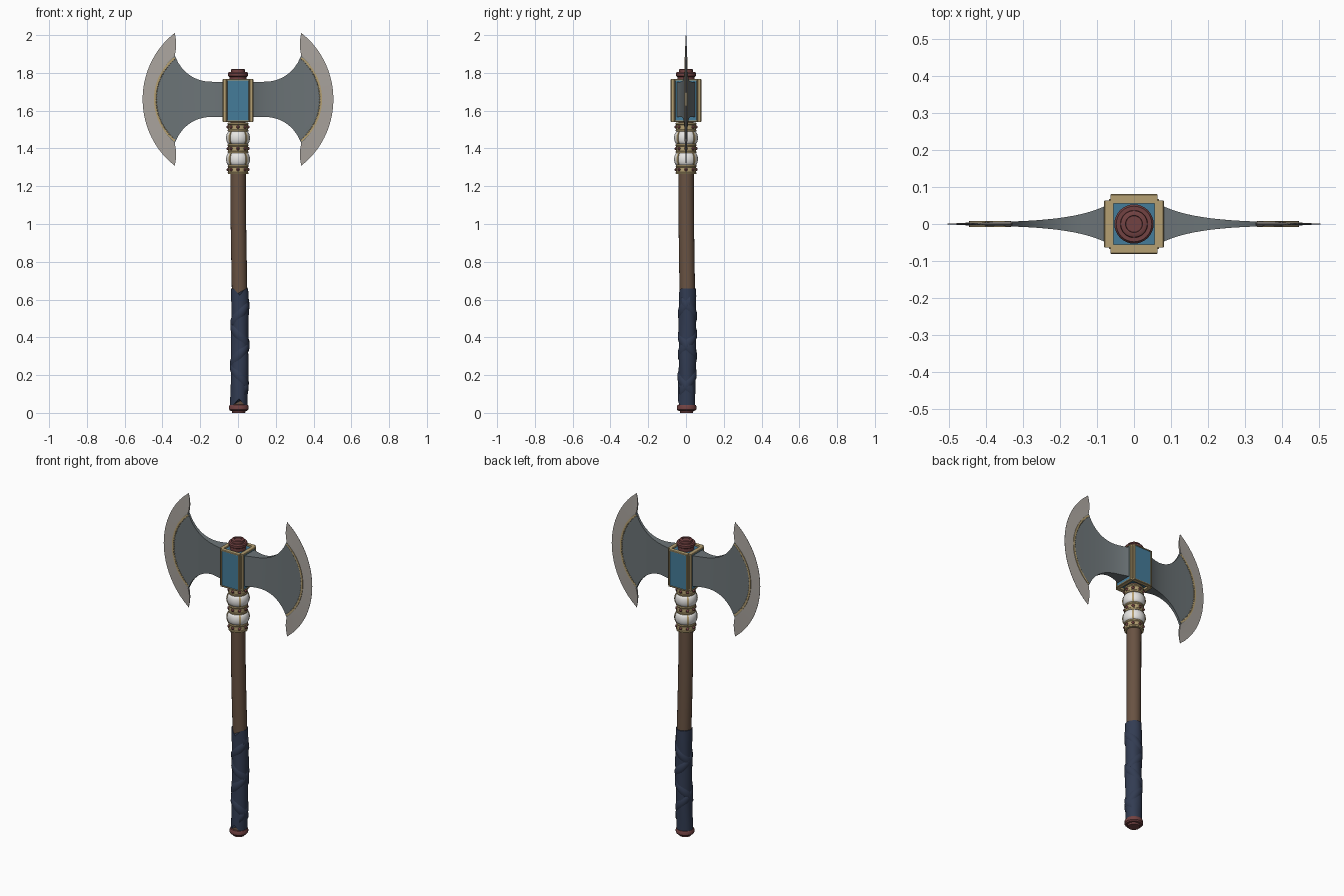
import bpy, bmesh
from math import sin, cos, pi, sqrt, exp
from mathutils import Matrix, Vector

cube = bpy.data.objects.get("Cube")
if cube:
    bpy.data.objects.remove(cube)


def material(name, r, g, b):
    m = bpy.data.materials.new(name)
    m.use_nodes = True
    m.diffuse_color = (r, g, b, 1)
    m.node_tree.nodes["Principled BSDF"].inputs["Base Color"].default_value = (r, g, b, 1)
    return m


STEEL = material("dark steel", .15, .175, .185)
EDGE = material("pale edge steel", .40, .37, .34)
GOLD = material("dull gold", .46, .35, .17)
BLUE = material("blue enamel", .06, .20, .32)
WHITE = material("ivory white", .80, .79, .77)
WOOD = material("brown wood", .14, .085, .055)
WRAP = material("navy leather", .032, .045, .085)
RED = material("dark red metal", .17, .055, .055)

MID = 1.66        # height of the head's centre line


def finish(name, bm, mats, smooth=True):
    bmesh.ops.recalc_face_normals(bm, faces=bm.faces[:])
    me = bpy.data.meshes.new(name)
    bm.to_mesh(me)
    bm.free()
    for m in mats:
        me.materials.append(m)
    ob = bpy.data.objects.new(name, me)
    bpy.context.collection.objects.link(ob)
    if smooth:
        bpy.ops.object.select_all(action='DESELECT')
        ob.select_set(True)
        bpy.context.view_layer.objects.active = ob
        bpy.ops.object.shade_smooth_by_angle(angle=pi / 5)
    return ob


def grid(name, nu, nv, point, mats, closed=True, caps=True, rule=None):
    """Surface from rows of points; closed joins each row into a ring."""
    bm = bmesh.new()
    rows = [[bm.verts.new(point(i, j)) for j in range(nv)] for i in range(nu)]
    for i in range(nu - 1):
        for j in range(nv if closed else nv - 1):
            k = (j + 1) % nv
            f = bm.faces.new((rows[i][j], rows[i][k], rows[i + 1][k], rows[i + 1][j]))
            f.material_index = rule(i, j) if rule else 0
    if closed and caps:
        for r in (rows[0], rows[-1]):
            f = bm.faces.new(r)
            f.material_index = rule(nu - 2, 0) if rule and r is rows[-1] else 0
    return finish(name, bm, mats)


def bend(z):
    """Sideways drift of the slightly crooked shaft."""
    k = exp(-((z - .45) / .45) ** 2)
    return Vector((.010 * k, .008 * k, 0))


def around(z, r, a):
    return bend(z) + Vector((r * sin(a), -r * cos(a), z))


def lathe(name, profile, mat, n=32):
    return grid(name, len(profile), n,
                lambda i, j: around(profile[i][1], profile[i][0], 2 * pi * j / n), [mat])


def beads(name, centres, r, mat, flat=1.0):
    bm = bmesh.new()
    for c in centres:
        bmesh.ops.create_uvsphere(bm, u_segments=8, v_segments=6, radius=r,
                                  matrix=Matrix.Translation(c) @ Matrix.Diagonal((1, flat, 1, 1)))
    return finish(name, bm, [mat])


# Shaft
lathe("shaft", [(.041, .03 + .04 * i) for i in range(39)], WOOD, 20)

# Leather grip, notched at the front of both ends
def grip_point(i, j, n=32, rows=17):
    a = 2 * pi * j / n
    notch = .035 * max(0, 1 - abs((a + pi) % (2 * pi) - pi) / .7)
    low, high = .04 + notch, .658 - notch
    z = low + (high - low) * i / (rows - 1)
    return around(z, .046 + .0015 * sin(3 * a + 17 * z), a)


grid("grip", 17, 32, grip_point, [WRAP])

# Crossing leather straps on the grip
STEPS = 60
for label, way, start in (("left", 1, .6), ("right", -1, 2.2)):
    def strap_point(i, j):
        t = i / (STEPS - 1)
        z = .09 + .47 * t + .014 * j
        r = .0445 if j in (0, 4) else .0505
        return around(z, r, start + way * 4.4 * pi * t)
    grid("grip_strap_" + label, STEPS, 5, strap_point, [WRAP], closed=False)

# Pommel and top cap
lathe("pommel", [(.034, 0), (.036, .01), (.046, .012), (.052, .019), (.052, .034),
                 (.048, .042), (.038, .045)], RED)
lathe("top_cap", [(.044, 1.755), (.044, 1.778), (.052, 1.783), (.053, 1.798), (.048, 1.805),
                  (.037, 1.805), (.036, 1.818), (.030, 1.821), (.023, 1.821),
                  (.022, 1.814), (.001, 1.814)], RED)

# Collar: three studded gold bands with ivory bulges between them
for n, z in enumerate((1.288, 1.399, 1.513)):
    lathe("collar_band_%d" % n, [(.046, z - .024), (.054, z - .024), (.055, z - .016),
                                 (.052, z - .012), (.052, z + .012), (.055, z + .016),
                                 (.054, z + .024), (.046, z + .024)], GOLD)
    beads("collar_studs_%d" % n,
          [around(z, .052, k * pi / 4) for k in range(8)], .009, RED)

for n, z in enumerate((1.343, 1.456)):
    def bulge(i, extra=0):
        t = i / 10 * 2 - 1
        return z + .036 * t, .044 + extra + .019 * sqrt(max(0, 1 - t * t))
    lathe("ivory_bulge_%d" % n, [bulge(i)[::-1] for i in range(11)], WHITE)
    for k in range(4):
        def rib_point(i, j):
            h, r = bulge(i, (-.004, .003, .003, -.004)[j])
            return around(h, r, pi / 4 + k * pi / 2 + (-.1, -.08, .08, .1)[j])
        grid("bulge_rib_%d_%d" % (n, k), 11, 4, rib_point, [GOLD])

# Head block: gold core with an enamel top and bottom
bm = bmesh.new()
bmesh.ops.create_cube(bm, size=1, matrix=Matrix.Translation((0, 0, 1.656))
                      @ Matrix.Diagonal((.134, .134, .206, 1)))
bm.normal_update()
for f in [f for f in bm.faces if abs(f.normal.z) > .5]:
    bmesh.ops.inset_region(bm, faces=[f], thickness=.008)
    f.material_index = 1
finish("head_block", bm, [GOLD, BLUE], smooth=False)

# Framed enamel panels on the four sides of the block
for n, side in enumerate(("front", "left", "back", "right")):
    bm = bmesh.new()
    bmesh.ops.create_cube(bm, size=1, matrix=Matrix.Translation((0, -.067, 1.654))
                          @ Matrix.Diagonal((.128, .022, .228, 1)))
    bm.normal_update()
    face = min(bm.faces, key=lambda f: f.calc_center_median().y)
    bmesh.ops.inset_region(bm, faces=[face], thickness=.004, depth=0)
    for v in face.verts:
        v.co.y -= .003
    bmesh.ops.inset_region(bm, faces=[face], thickness=.006, depth=0)
    bmesh.ops.inset_region(bm, faces=[face], thickness=.001, depth=-.004)
    face.material_index = 1
    bm.transform(Matrix.Rotation(n * pi / 2, 4, 'Z'))
    finish("panel_" + side, bm, [GOLD, BLUE], smooth=False)


# Blades: thick at the block, flaring to a thin crescent
def inner_arc(z):
    return .157 + sqrt(.283 ** 2 - z * z)


def outer_arc(z):
    return .080 + sqrt(.425 ** 2 - z * z)


def thickness(x):
    return .003 + .049 * exp(-(x - .07) / .1)


BODY, RIM, ROWS = 16, 5, 24


def blade_point(i, j):
    front = j <= ROWS
    t = (j if front else 2 * ROWS + 1 - j) / ROWS * 2 - 1
    s = min(i / BODY, 1)
    xb = .04 + .295 * s
    h = .093 + .22 - sqrt(.22 ** 2 - max(0, xb - .14) ** 2)
    h += (.22 - .1995) * s ** 8
    x = xb + s * s * (inner_arc(t * .22) - .335)
    z, y = t * h, thickness(x)
    if i > BODY:
        w = (i - BODY) / RIM
        x += (outer_arc(t * .34) - x) * w - .008 * sin(pi * w) * t ** 8
        z += t * .12 * w
        y += (.0006 - y) * w
    return Vector((x, -y if front else y, MID + z))


def mirrored(point, sign):
    return lambda i, j: Vector((sign * point(i, j).x, point(i, j).y, point(i, j).z))


# Raised gold trim along the joint of body and edge
def trim_point(i, j):
    z = (i / 32 * 2 - 1) * .22
    out = Vector((inner_arc(z) - .157, 0, z)).normalized()
    off, y = ((-.005, -.0075), (.005, -.0075), (.005, .0075), (-.005, .0075))[j]
    return Vector((inner_arc(z), y, MID + z)) + out * off


for side, sign in (("left", 1), ("right", -1)):
    grid("blade_" + side, BODY + RIM + 1, 2 * ROWS + 2, mirrored(blade_point, sign),
         [STEEL, EDGE], rule=lambda i, j: int(i >= BODY))
    grid("blade_trim_" + side, 33, 4, mirrored(trim_point, sign), [GOLD])
    angles = [(k / 17 - 1) * .87 for k in range(35)]
    beads("blade_trim_beads_" + side,
          [Vector((sign * (.157 + .278 * cos(a)), 0, MID + .278 * sin(a))) for a in angles],
          .0065, GOLD, flat=1.3)
